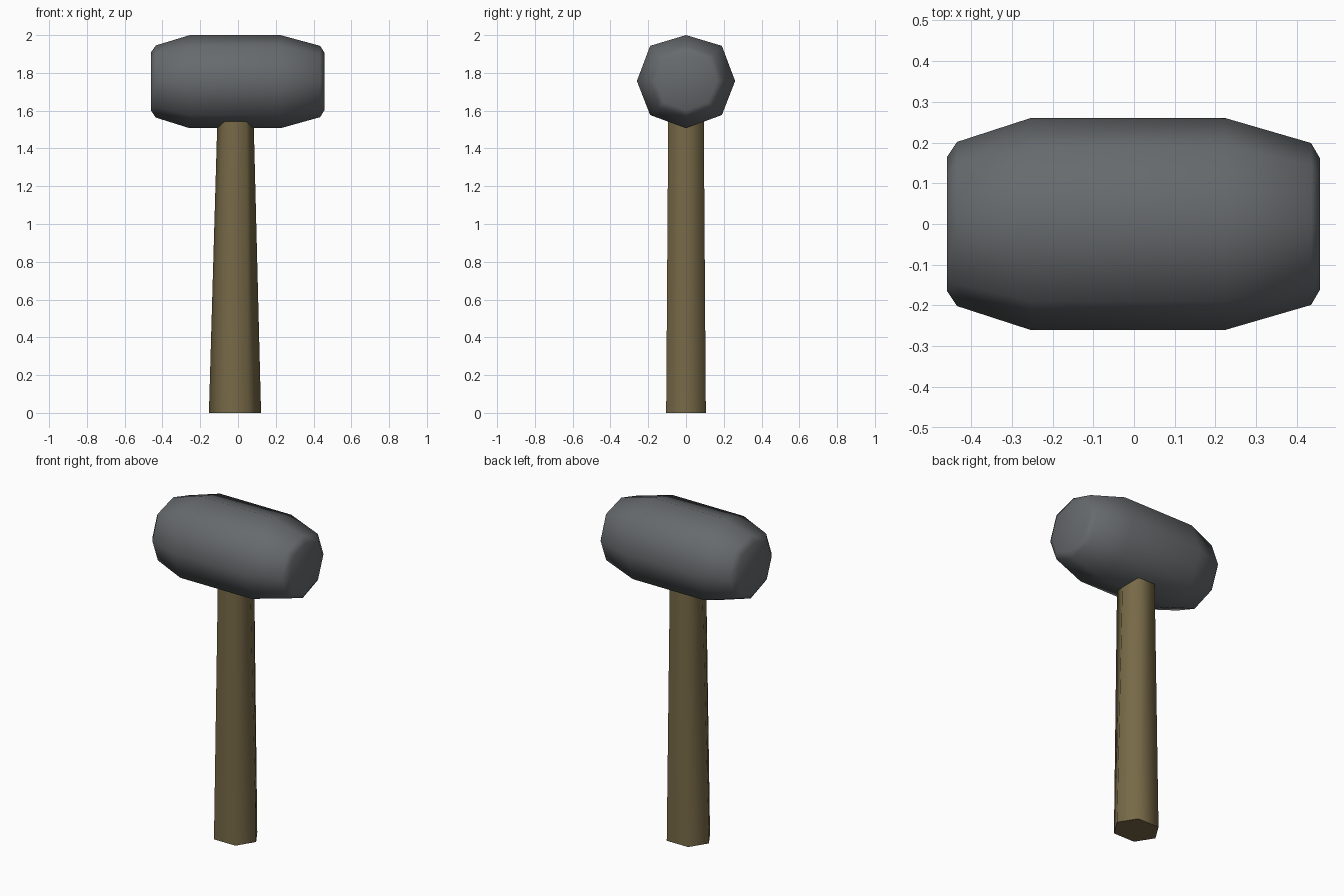
import bpy, bmesh, math

cube = bpy.data.objects.get("Cube")
if cube:
    bpy.data.objects.remove(cube, do_unlink=True)


def material(name, rgb):
    mat = bpy.data.materials.new(name)
    mat.use_nodes = True
    mat.diffuse_color = (*rgb, 1)
    mat.node_tree.nodes["Principled BSDF"].inputs["Base Color"].default_value = (*rgb, 1)
    return mat


def loft(name, rings, mat, smooth_angle):
    """Bridge a list of equal closed rings and cap both ends."""
    bm = bmesh.new()
    loops = [[bm.verts.new(p) for p in ring] for ring in rings]
    count = len(loops[0])
    for a, b in zip(loops, loops[1:]):
        for i in range(count):
            j = (i + 1) % count
            bm.faces.new((a[i], a[j], b[j], b[i]))
    bm.faces.new(loops[0])
    bm.faces.new(loops[-1])
    bmesh.ops.recalc_face_normals(bm, faces=bm.faces)
    mesh = bpy.data.meshes.new(name)
    bm.to_mesh(mesh)
    bm.free()
    mesh.materials.append(mat)
    obj = bpy.data.objects.new(name, mesh)
    bpy.context.collection.objects.link(obj)
    bpy.ops.object.select_all(action='DESELECT')
    obj.select_set(True)
    bpy.context.view_layer.objects.active = obj
    bpy.ops.object.shade_smooth_by_angle(angle=math.radians(smooth_angle))
    return obj


steel = material("dark grey steel", (0.135, 0.145, 0.152))
wood = material("brown wood", (0.185, 0.142, 0.064))

# Barrel-shaped octagonal head, tapered and bevelled at both ends
axis_z = 1.757
half = [(0, 0.243), (0.19, 0.186), (0.26, 0), (0.19, -0.18), (0, -0.25)]
octagon = half + [(-y, z) for y, z in half[-2:0:-1]]
stations = [(-0.46, 0.63), (-0.435, 0.775), (-0.255, 1),
            (0.225, 1), (0.435, 0.765), (0.457, 0.62)]
loft("hammer_head",
     [[(x, s * y, axis_z + s * z) for y, z in octagon] for x, s in stations],
     steel, 75)


# Six-sided handle, slimmer towards the head
def hexagon(cx, z, wide, flat, deep):
    return [(cx + x, y, z) for x, y in
            ((wide, 0), (flat, deep), (-flat, deep),
             (-wide, 0), (-flat, -deep), (flat, -deep))]


loft("handle",
     [hexagon(-0.016, 0, 0.138, 0.072, 0.105),
      hexagon(-0.013, 1.7, 0.092, 0.055, 0.093)],
     wood, 70)
